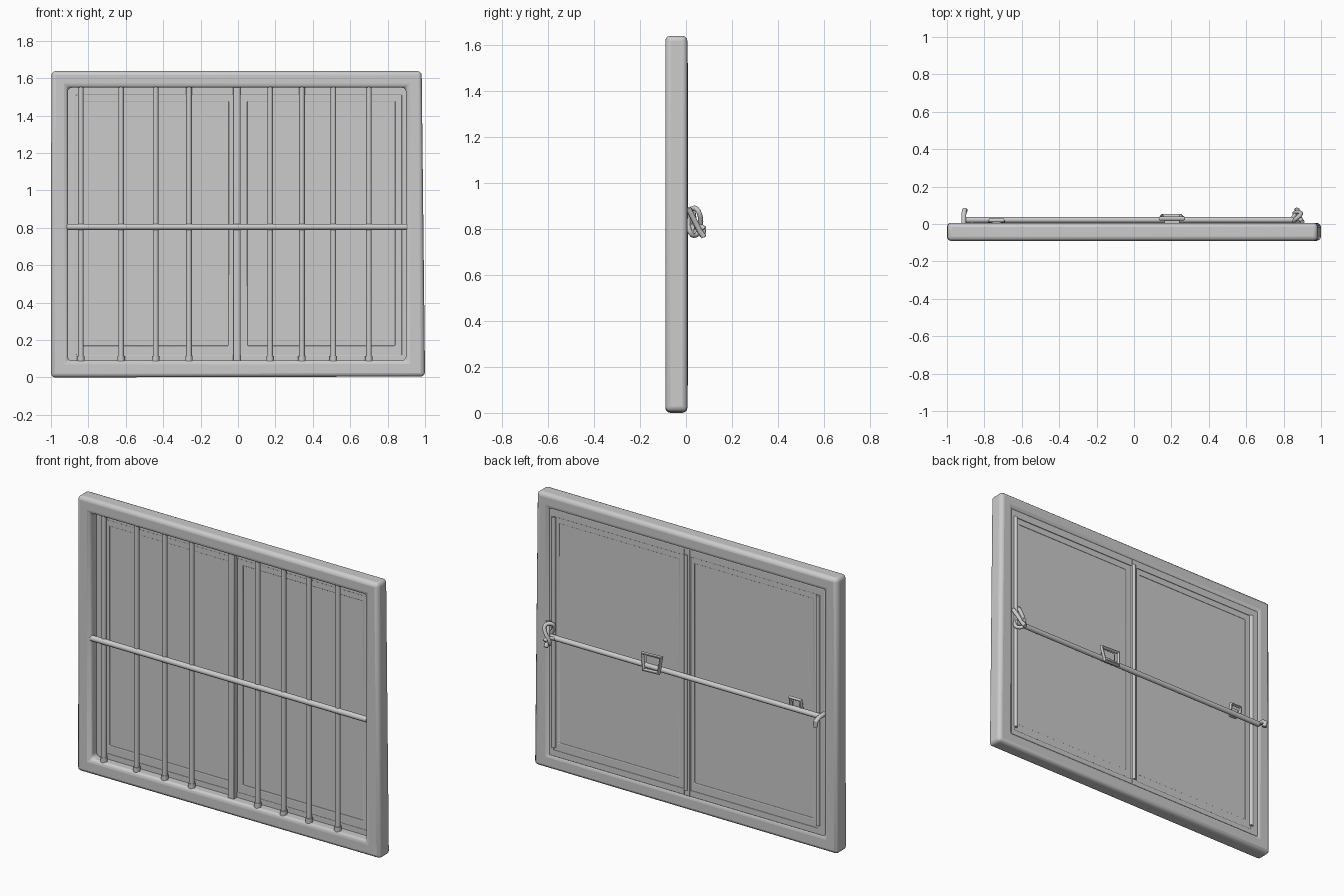
import bpy, bmesh, math
from mathutils import Vector

if "Cube" in bpy.data.objects:
    bpy.data.objects.remove(bpy.data.objects["Cube"])


def finish(obj, bevel=0.0, segments=2):
    bpy.ops.object.select_all(action='DESELECT')
    obj.select_set(True)
    bpy.context.view_layer.objects.active = obj
    if bevel:
        m = obj.modifiers.new("soft_edges", 'BEVEL')
        m.width, m.segments, m.limit_method = bevel, segments, 'ANGLE'
    bpy.ops.object.shade_smooth_by_angle(angle=math.radians(40))
    return obj


def rect(x0, x1, z0, z1):
    return [(x0, z0), (x1, z0), (x1, z1), (x0, z1)]


def ring(name, outer, inner, y0, y1, bevel):
    """Rectangular border between two outlines, from y0 to y1."""
    bm = bmesh.new()
    loops = [[bm.verts.new((x, y, z)) for x, z in pts]
             for pts, y in ((outer, y0), (outer, y1), (inner, y1), (inner, y0))]
    for k in range(4):
        a, b = loops[k], loops[(k + 1) % 4]
        for i in range(4):
            j = (i + 1) % 4
            bm.faces.new((a[i], a[j], b[j], b[i]))
    bmesh.ops.recalc_face_normals(bm, faces=bm.faces)
    me = bpy.data.meshes.new(name)
    bm.to_mesh(me)
    bm.free()
    obj = bpy.data.objects.new(name, me)
    bpy.context.collection.objects.link(obj)
    return finish(obj, bevel, 3)


def box(name, x0, x1, y0, y1, z0, z1, bevel=0.004):
    bpy.ops.mesh.primitive_cube_add(size=1)
    obj = bpy.context.object
    obj.name = name
    for v in obj.data.vertices:
        v.co = Vector(((x0 + x1) / 2 + v.co.x * (x1 - x0),
                       (y0 + y1) / 2 + v.co.y * (y1 - y0),
                       (z0 + z1) / 2 + v.co.z * (z1 - z0)))
    return finish(obj, bevel)


def rod(name, pts, r, closed=False):
    """Round bar swept along a path."""
    cu = bpy.data.curves.new(name, 'CURVE')
    cu.dimensions = '3D'
    cu.bevel_depth, cu.bevel_resolution, cu.use_fill_caps = r, 3, True
    sp = cu.splines.new('POLY')
    sp.points.add(len(pts) - 1)
    for p, co in zip(sp.points, pts):
        p.co = (*co, 1)
    sp.use_cyclic_u = closed
    obj = bpy.data.objects.new(name, cu)
    bpy.context.collection.objects.link(obj)
    bpy.ops.object.select_all(action='DESELECT')
    obj.select_set(True)
    bpy.context.view_layer.objects.active = obj
    bpy.ops.object.convert(target='MESH')
    return finish(bpy.context.object)


# Outer frame, slightly wider at the lower right corner
ring("outer_frame", [(-1, 0.0), (1, 0.005), (0.982, 1.638), (-0.998, 1.638)],
     rect(-0.91, 0.898, 0.09, 1.55), -0.09, 0.006, 0.022)

# Inner window lining
ring("inner_lining", rect(-0.915, 0.903, 0.085, 1.555),
     rect(-0.865, 0.875, 0.12, 1.51), -0.03, -0.002, 0.004)

# Two sashes with panes
for side, x0, x1, z0, y0 in (("left", -0.87, -0.01, 0.11, -0.024),
                             ("right", 0.01, 0.88, 0.11, -0.026)):
    ring(side + "_sash", rect(x0, x1, z0, 1.52),
         rect(x0 + 0.04, x1 - 0.04, z0 + 0.06, 1.475), y0, -0.008, 0.004)
    box(side + "_pane", x0 + 0.02, x1 - 0.02, -0.019, -0.012, z0 + 0.02, 1.50, 0)

# Centre mullion and its back strip
box("centre_mullion", -0.026, 0.014, -0.06, 0.0, 0.085, 1.555)
rod("mullion_strip", [(0, 0, 0.12), (0, 0, 1.52)], 0.01)

# Vertical guide rods at the back
for name, x in (("left", -0.868), ("right", 0.872)):
    rod(name + "_guide_rod", [(x, -0.002, 0.14), (x, -0.002, 1.51)], 0.012)

# Front security bars with flared feet
for i, x in enumerate((-0.84, -0.625, -0.44, -0.262, 0.172, 0.342, 0.51, 0.70)):
    rod(f"bar_{i + 1}", [(x, -0.06, 0.08), (x, -0.06, 1.56)], 0.015)
    rod(f"bar_foot_{i + 1}", [(x, -0.06, 0.085), (x, -0.06, 0.115)], 0.02)
rod("front_crossbar", [(-0.915, -0.07, 0.805), (0.903, -0.07, 0.805)], 0.017)

# Locking rod across the back
ROD_Y, ROD_Z = 0.022, 0.805
rod("locking_rod", [(-0.90, ROD_Y, ROD_Z), (0.89, ROD_Y, ROD_Z)], 0.016)

# Bent hook at the left end
rod("left_hook", [(-0.91, 0.0, 0.815), (-0.91, 0.05, 0.812),
                  (-0.906, 0.075, 0.795), (-0.902, 0.072, 0.765)], 0.013)

# Twisted clasp at the right end
clasp = []
for i in range(20):
    t = 2 * math.pi * i / 20
    clasp.append((0.875 + 0.018 * math.sin(2 * t),
                  0.036 + 0.028 * math.cos(t), 0.83 + 0.06 * math.sin(t)))
rod("clasp_loop", clasp, 0.011, True)
rod("clasp_pin", [(0.90, 0.01, 0.89), (0.885, 0.035, 0.84),
                  (0.872, 0.06, 0.79), (0.868, 0.078, 0.765)], 0.012)
rod("clasp_arm", [(0.84, 0.02, 0.80), (0.87, 0.06, 0.815), (0.875, 0.08, 0.80)], 0.011)

# Square wire latch near the middle
rod("latch_loop", [(0.15, 0.042, 0.79), (0.25, 0.042, 0.785),
                   (0.265, 0.03, 0.875), (0.14, 0.03, 0.88)], 0.011, True)
box("latch_plate", 0.16, 0.245, 0.0, 0.024, 0.80, 0.87)

# Small catch towards the left
rod("catch_loop", [(-0.70, 0.012, 0.81), (-0.70, 0.02, 0.865),
                   (-0.77, 0.02, 0.865), (-0.77, 0.012, 0.81)], 0.01)
box("catch_plate", -0.76, -0.71, -0.015, 0.012, 0.80, 0.85)
